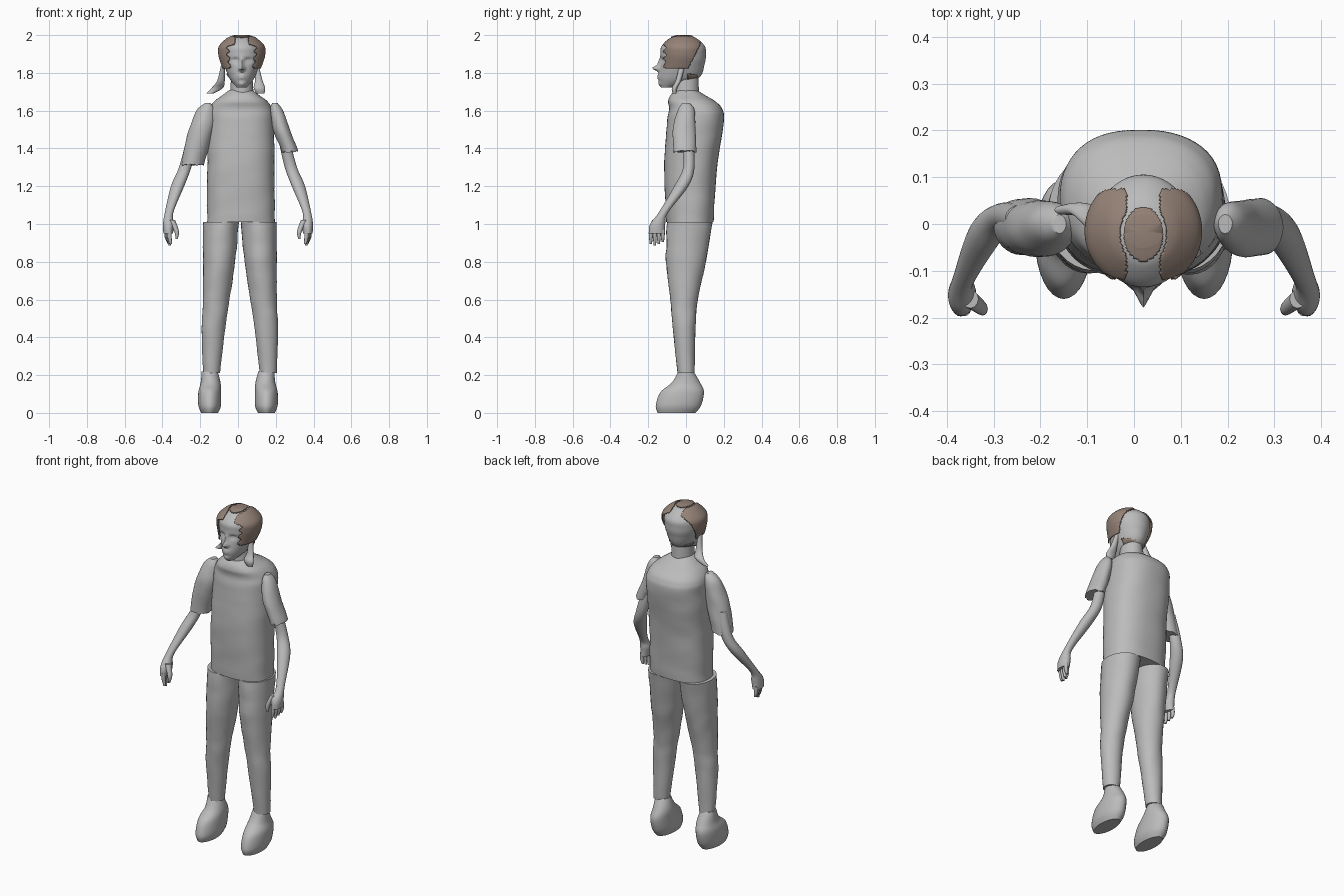
import bpy, bmesh, math, random
from mathutils import Vector, noise

random.seed(4)
cube = bpy.data.objects.get("Cube")
if cube:
    bpy.data.objects.remove(cube, do_unlink=True)


def material(name, red, green, blue):
    mat = bpy.data.materials.new(name)
    mat.use_nodes = True
    mat.diffuse_color = (red, green, blue, 1)
    mat.node_tree.nodes["Principled BSDF"].inputs["Base Color"].default_value = (red, green, blue, 1)
    return mat


GREY = material("plain grey", .5, .5, .5)
BROWN = material("hair brown", .3, .225, .185)
SIDES = {"left": 1, "right": -1}


def ring(height, width, depth, x=0, y=0):
    """One horizontal oval section of a body part."""
    return Vector((x, y, height, width / 2, depth / 2))


def smooth_path(rings, steps):
    """Smoothly interpolate between neighbouring sections."""
    padded = [rings[0], *rings, rings[-1]]
    path = []
    for before, start, end, after in zip(padded, padded[1:], padded[2:], padded[3:]):
        slope_in, slope_out = (end - before) / 2, (after - start) / 2
        for step in range(steps):
            t = step / steps
            blend = t * t * (3 - 2 * t)
            path.append(start.lerp(end, blend) + slope_in * t * (1 - t) ** 2 - slope_out * t * t * (1 - t))
    return path + [rings[-1]]


def loft(rings, side=1, middle=0, segments=32, steps=6, power=2, folds=0):
    """Skin a closed body part over its sections; side -1 mirrors it."""
    bm = bmesh.new()
    rows = []
    for x, y, z, across, along in smooth_path(rings, steps):
        row = []
        for i in range(segments):
            angle = math.tau * i / segments
            c, s = math.cos(angle), math.sin(angle)
            crease = 1 + folds * noise.noise(Vector((c + side, s, z * 14)))
            c = math.copysign(abs(c) ** (2 / power), c) * crease
            s = math.copysign(abs(s) ** (2 / power), s) * crease
            row.append(bm.verts.new((middle + side * (x + across * c), y + along * s, z)))
        rows.append(row)
    for lower, upper in zip(rows, rows[1:]):
        for i in range(segments):
            bm.faces.new((lower[i - 1], lower[i], upper[i], upper[i - 1]))
    bm.faces.new(rows[0])
    bm.faces.new(rows[-1])
    bmesh.ops.recalc_face_normals(bm, faces=bm.faces[:])
    return bm


def finish(name, bm, mat=GREY):
    mesh = bpy.data.meshes.new(name)
    bm.to_mesh(mesh)
    bm.free()
    mesh.materials.append(mat)
    part = bpy.data.objects.new(name, mesh)
    bpy.context.collection.objects.link(part)
    bpy.ops.object.select_all(action="DESELECT")
    part.select_set(True)
    bpy.context.view_layer.objects.active = part
    bpy.ops.object.shade_smooth_by_angle(angle=math.radians(45))
    return part


# Shirt body and neck
shirt = [
    ring(height=1.01, width=.36, depth=.25, y=.02),
    ring(height=1.3, width=.355, depth=.28, y=.025),
    ring(height=1.54, width=.35, depth=.3, y=.05),
    ring(height=1.61, width=.33, depth=.28, y=.05),
    ring(height=1.65, width=.28, depth=.25, y=.03),
    ring(height=1.68, width=.2, depth=.19, y=.01),
    ring(height=1.71, width=.12, depth=.11),
]
finish("shirt", loft(shirt, middle=.015, segments=56, steps=8, power=2.4, folds=.03))
neck = [ring(height=1.65, width=.13, depth=.14), ring(height=1.8, width=.11, depth=.13)]
finish("neck", loft(neck, middle=.02))

# Trouser legs and feet
leg = [
    ring(height=1.01, width=.19, depth=.24, x=.1, y=.02),
    ring(height=.8, width=.17, depth=.21, x=.11),
    ring(height=.6, width=.14, depth=.145, x=.125, y=-.01),
    ring(height=.45, width=.125, depth=.12, x=.14, y=-.01),
    ring(height=.21, width=.09, depth=.09, x=.15),
]
foot = [
    ring(height=0, width=.09, depth=.2, x=.15, y=-.05),
    ring(height=.04, width=.12, depth=.24, x=.15, y=-.04),
    ring(height=.11, width=.12, depth=.23, x=.15, y=-.02),
    ring(height=.16, width=.105, depth=.15, x=.145),
    ring(height=.22, width=.085, depth=.08, x=.15),
]
for side, sign in SIDES.items():
    finish(side + "_trouser_leg", loft(leg, sign, middle=.01, folds=.05))
    finish(side + "_foot", loft(foot, sign))

# Short sleeves with uneven cuffs, the left one narrower and shorter
for side, shift, girth, cuff in (("left", .035, .09, 1.39), ("right", 0, .13, 1.32)):
    sleeve = [
        ring(height=1.64, width=.03, depth=.04, x=.16 + shift),
        ring(height=1.6, width=girth * .75, depth=.09, x=.17 + shift),
        ring(height=1.5, width=girth, depth=.12, x=.195 + shift, y=-.01),
        ring(height=cuff, width=girth * .95, depth=.12, x=.24 + shift, y=-.005),
    ]
    bm = loft(sleeve, SIDES[side], folds=.07)
    for vert in bm.verts:
        if vert.co.z < cuff + .001:
            vert.co.z -= random.uniform(0, girth and .015)
    finish(side + "_sleeve", bm)

# Bare arms, thumbs and fingers
arm = [
    ring(height=1.44, width=.06, depth=.06, x=.245, y=.01),
    ring(height=1.3, width=.065, depth=.06, x=.28, y=.015),
    ring(height=1.2, width=.07, depth=.075, x=.32, y=-.025),
    ring(height=1.06, width=.045, depth=.05, x=.365, y=-.12),
    ring(height=1, width=.06, depth=.08, x=.367, y=-.15),
    ring(height=.95, width=.05, depth=.085, x=.37, y=-.155),
]
thumb = [
    ring(height=1.02, width=.035, depth=.04, x=.35, y=-.16),
    ring(height=.96, width=.025, depth=.03, x=.325, y=-.18),
    ring(height=.92, width=.01, depth=.015, x=.325, y=-.185),
]
for side, sign in SIDES.items():
    finish(side + "_arm", loft(arm, sign, segments=24))
    finish(side + "_thumb", loft(thumb, sign, segments=12))
    for number in range(4):
        x, y = .362 + .005 * number, -.186 + .021 * number
        finger = [
            ring(height=.97, width=.022, depth=.022, x=x, y=y),
            ring(height=.93, width=.022, depth=.02, x=x, y=y),
            ring(height=.885 + .01 * abs(number - 1), width=.014, depth=.012, x=x - .006, y=y),
        ]
        finish(f"{side}_finger_{number + 1}", loft(finger, sign, segments=12))

# Head: a lofted skull
MIDDLE = .02
skull = [
    ring(height=1.722, width=.05, depth=.06, y=-.1),
    ring(height=1.77, width=.13, depth=.21, y=-.04),
    ring(height=1.85, width=.19, depth=.235, y=-.018),
    ring(height=1.9, width=.21, depth=.24, y=-.015),
    ring(height=1.94, width=.2, depth=.23, y=-.015),
    ring(height=1.98, width=.13, depth=.15, y=-.015),
    ring(height=1.995, width=.07, depth=.07, y=-.015),
]
head = loft(skull, middle=MIDDLE, segments=96, steps=10)


def sculpt(height, wide, tall, out, offset=0):
    """Push a soft bump out of the face, on both sides of its middle line."""
    for vert in head.verts:
        if vert.co.y < -.03:
            across = (abs(vert.co.x - MIDDLE) - offset) / wide
            up = (vert.co.z - height) / tall
            vert.co.y -= out * math.exp(-across ** 2 - up ** 2)


sculpt(height=1.824, wide=.013, tall=.013, out=.036)  # nose tip
sculpt(height=1.85, wide=.01, tall=.026, out=.014)  # nose bridge
sculpt(height=1.818, wide=.007, tall=.007, out=.008, offset=.014)  # nostrils
sculpt(height=1.787, wide=.022, tall=.006, out=.008)  # upper lip
sculpt(height=1.773, wide=.02, tall=.006, out=.008)  # lower lip
sculpt(height=1.74, wide=.022, tall=.012, out=.008)  # chin
sculpt(height=1.866, wide=.018, tall=.012, out=-.014, offset=.034)  # eye sockets
sculpt(height=1.864, wide=.011, tall=.006, out=.007, offset=.034)  # eyes
finish("head", head)


# Hair: patches kept from a thin shell around the skull
def is_hair(face):
    x, y, z = face.calc_center_median()
    across = abs(x - MIDDLE)
    ragged = .006 * math.sin(z * 160)
    oval = math.hypot(across / .042, (y + .022) / .058)
    crown = z > 1.9 and oval < 1
    temple = across > .037 and oval > 1.2 and z > 1.825
    temple = temple and ragged - .113 < y < .075 - max(0, 1.95 - z) / 2
    nape = y > .01 and abs(z + y / 5 - 1.78) < .015
    return crown or temple or nape


shell = [ring(height=z + .005, width=across * 2.38, depth=along * 2.06, y=y)
         for x, y, z, across, along in skull]
bm = loft(shell, middle=MIDDLE, segments=120, steps=12)
bmesh.ops.poke(bm, faces=[face for face in bm.faces if len(face.verts) > 4])
bare = [face for face in bm.faces if not is_hair(face)]
bmesh.ops.delete(bm, geom=bare, context="FACES")
hair = finish("hair", bm, BROWN)
thickness = hair.modifiers.new("thickness", "SOLIDIFY")
thickness.thickness = .006
thickness.offset = -1

# Loose hair tails beside the neck, the right one flaring outward
for side, flare, back in (("left", .01, -.06), ("right", .06, .03)):
    tail = [
        ring(height=1.84, width=.02, depth=.03, x=.09, y=-.02),
        ring(height=1.76, width=.04, depth=.03, x=.1, y=(back - .02) / 2),
        ring(height=1.72, width=.06, depth=.03, x=.1 + flare / 3, y=back),
        ring(height=1.69, width=.04, depth=.02, x=.1 + flare, y=back),
    ]
    finish(side + "_hair_tail", loft(tail, SIDES[side], middle=.01, segments=16))
